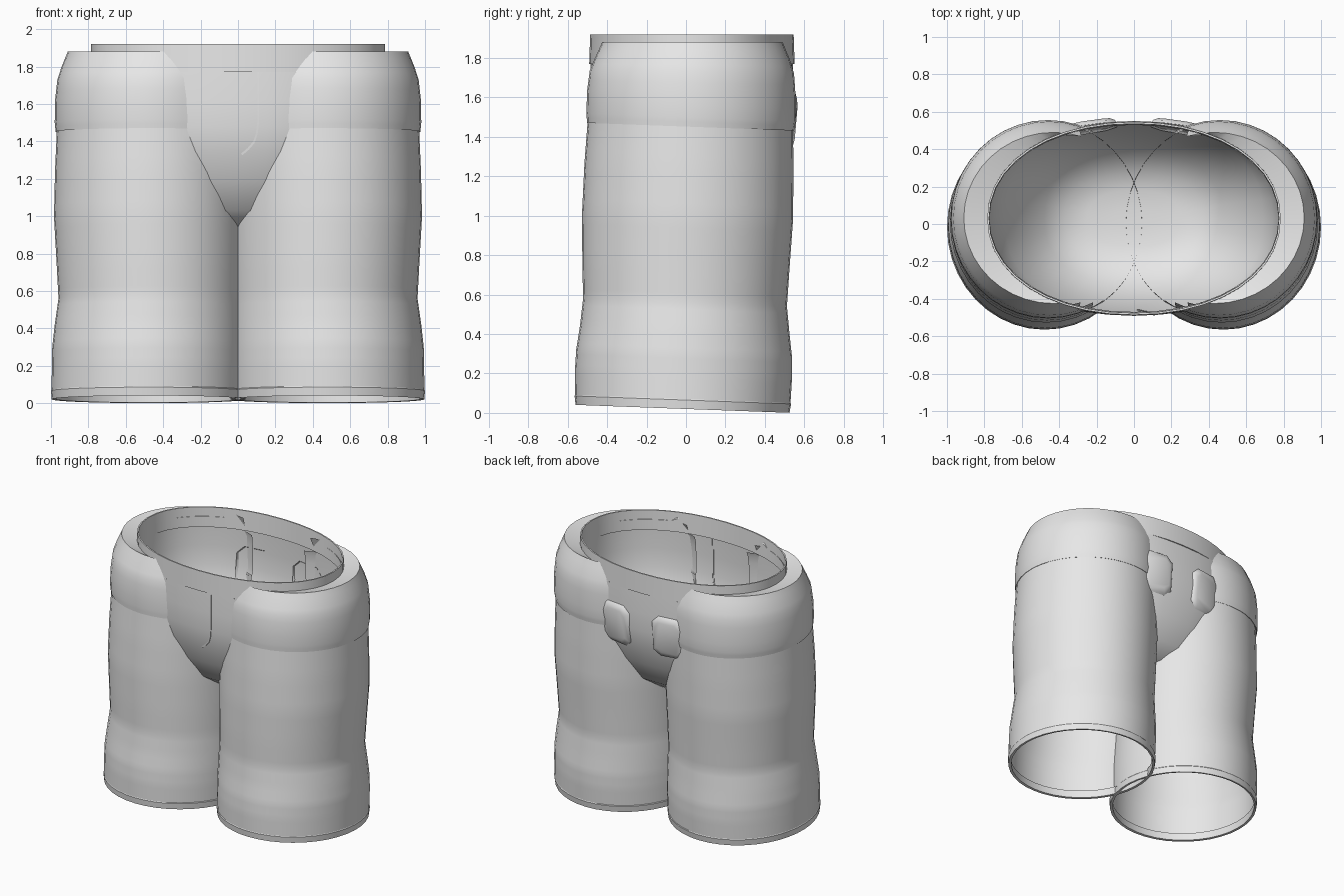
import bpy, bmesh, math
from mathutils import Vector

if "Cube" in bpy.data.objects:
    bpy.data.objects.remove(bpy.data.objects["Cube"])

SEG = 40
CLOTH = bpy.data.materials.new("grey_cloth")
CLOTH.diffuse_color = (0.8, 0.8, 0.8, 1)
CLOTH.use_nodes = True
CLOTH.node_tree.nodes["Principled BSDF"].inputs["Base Color"].default_value = CLOTH.diffuse_color
WAIST = (0.78, 0.51, 0.03)   # half width, half depth, centre y
POW = 2.35                   # squareness of the seat section
# Bowl-shaped seat: height, half width, half depth
SEAT = [(0.915, .10, .06), (0.922, .25, .15), (0.945, .37, .24), (1.03, .48, .355),
        (1.19, .60, .440), (1.35, .69, .498), (1.48, .74, .517), (1.62, .765, .518), (1.77, .775, .512)]


def finish(name, bm, angle=35):
    me = bpy.data.meshes.new(name)
    bmesh.ops.recalc_face_normals(bm, faces=bm.faces)
    bm.to_mesh(me)
    bm.free()
    ob = bpy.data.objects.new(name, me)
    bpy.context.collection.objects.link(ob)
    me.materials.append(CLOTH)
    bpy.ops.object.select_all(action='DESELECT')
    ob.select_set(True)
    bpy.context.view_layer.objects.active = ob
    bpy.ops.object.shade_smooth_by_angle(angle=math.radians(angle))
    return ob


def oval(z, x0, x1, y0, y1, tilt=0.0, power=2.0):
    """Ring of points for a (super)oval spanning x0..x1, y0..y1."""
    pts = []
    for i in range(SEG):
        a = 2 * math.pi * i / SEG
        c, s = math.cos(a), math.sin(a)
        c = math.copysign(abs(c) ** (2 / power), c)
        s = math.copysign(abs(s) ** (2 / power), s)
        y = (y0 + y1) / 2 + (y1 - y0) / 2 * s
        pts.append(Vector(((x0 + x1) / 2 + (x1 - x0) / 2 * c, y, z - tilt * y)))
    return pts


def seat_depth(x, z):
    """Distance of the seat surface from its centre line (0 outside)."""
    z = min(z, 1.769)
    for (z0, w0, d0), (z1, w1, d1) in zip(SEAT, SEAT[1:]):
        if z0 <= z <= z1:
            t = (z - z0) / (z1 - z0)
            w, d = w0 + (w1 - w0) * t, d0 + (d1 - d0) * t
            return d * max(0, 1 - (abs(x) / w) ** POW) ** (1 / POW)
    return 0


def loft(name, rings, side=1, cap=False, trim=False):
    bm = bmesh.new()
    loops = [[bm.verts.new((p.x * side, p.y, p.z)) for p in r] for r in rings]
    for a, b in zip(loops, loops[1:]):
        for i in range(SEG):
            j = (i + 1) % SEG
            bm.faces.new((a[i], a[j], b[j], b[i]))
    if cap:
        bm.faces.new(loops[0])
    if trim:   # open the tube where it would pass through the hollow seat
        inner = [f for f in bm.faces
                 if all(abs(v.co.y - WAIST[2]) < seat_depth(v.co.x, v.co.z) - .004 for v in f.verts)]
        bmesh.ops.delete(bm, geom=inner, context='FACES')
    return finish(name, bm)


def refine(profile, n):
    """Insert evenly blended rows between profile rows."""
    out = []
    for a, b in zip(profile, profile[1:]):
        out += [tuple(p + (q - p) * k / n for p, q in zip(a, b)) for k in range(n)]
    return out + [profile[-1]]


# Profiles: height, inner x, outer x, front y, back y
T = 0.037
LEG = [(0.07, -.040, .997, -.562, .530), (0.20, -.042, .995, -.563, .538),
       (0.30, -.042, .993, -.557, .538), (0.42, -.040, .980, -.538, .525),
       (0.56, -.036, .960, -.522, .512), (0.75, -.040, .970, -.526, .525),
       (1.00, -.045, .984, -.527, .543), (1.25, -.048, .978, -.515, .545),
       (1.47, -.050, .968, -.498, .543)]
HEM = [(0.08, -.02, .978, -.545, .515), (0.022, -.022, .978, -.54, .51),
       (0.020, -.040, .996, -.56, .525), (0.065, -.044, 1.0, -.565, .533),
       (0.07, -.040, .997, -.562, .530)]
HIP = [(1.455, -.05, .968, -.496, .540), (1.452, -.055, .975, -.502, .548),
       (1.50, -.06, .980, -.505, .556), (1.62, -.06, .978, -.502, .556),
       (1.73, -.06, .966, -.488, .548), (1.80, -.055, .943, -.460, .525),
       (1.88, -.05, .910, -.425, .490)]


def hip_lip():
    """Inner edge of the hip top, tucked in against the waist."""
    out = []
    for p in oval(1.88, *HIP[-1][1:]):
        d = math.hypot(p.x / WAIST[0], (p.y - WAIST[2]) / WAIST[1])
        if d > 1:
            p = Vector((p.x / d, WAIST[2] + (p.y - WAIST[2]) / d, 1.85))
        else:
            p = p - Vector((0, 0, 0.004))
        out.append(p)
    return out


for side, tag in ((1, "right"), (-1, "left")):
    loft(tag + "_leg", [oval(*r, T) for r in refine(LEG, 4)], side, trim=True)
    loft(tag + "_leg_hem", [oval(*r, T) for r in HEM], side)
    rings = [oval(*r, T if r[0] < 1.5 else T * (1.88 - r[0]) / 0.38) for r in refine(HIP, 2)]
    loft(tag + "_hip_panel", rings + [hip_lip()], side, trim=True)


def around(z, w, d, power):
    return oval(z, -w, w, WAIST[2] - d, WAIST[2] + d, 0, power)


loft("seat", [around(*r, POW) for r in SEAT], cap=True)

# Waistband, a thin folded strip
BAND = [(1.77, .775, .506), (1.77, .785, .521), (1.92, .785, .516), (1.92, .775, .506), (1.77, .772, .500)]
loft("waistband", [around(*r, 2.1) for r in BAND])

# Fly seam: thin raised strip following the front
bm = bmesh.new()
path = [(.108, 1.77), (.108, 1.62), (.108, 1.50), (.100, 1.44), (.085, 1.395), (.055, 1.36), (.02, 1.33)]
rows = []
for i, (x, z) in enumerate(path):
    nx, nz = (.005, 0) if i < 4 else (.004, -.004)
    row = []
    for s, lift in ((-1, -.004), (-1, .004), (1, .004), (1, -.004)):
        px, pz = x + nx * s, z + nz * s
        row.append(bm.verts.new((px, WAIST[2] - seat_depth(x, z) - lift, pz)))
    rows.append(row)
for a, b in zip(rows, rows[1:]):
    for k in range(3):
        bm.faces.new((a[k], a[k + 1], b[k + 1], b[k]))
finish("fly_seam", bm)

# Back pockets: soft pads with clipped corners on the rear of the seat
OUTLINE = [(-.135, .11), (-.08, .165), (.08, .165), (.135, .11), (.135, -.12), (.08, -.165), (-.08, -.165), (-.135, -.12)]
for side, tag in ((1, "right"), (-1, "left")):
    bm = bmesh.new()
    loops = []
    for scale, lift in ((1.0, -.008), (.90, .012), (.70, .022)):
        loop = []
        for u, v in OUTLINE:
            x, z = .225 + u * scale, 1.475 + v * scale
            loop.append(bm.verts.new((x * side, WAIST[2] + seat_depth(x, z) + lift, z)))
        loops.append(loop)
    for a, b in zip(loops, loops[1:]):
        for i in range(8):
            j = (i + 1) % 8
            bm.faces.new((a[i], a[j], b[j], b[i]))
    bm.faces.new(loops[-1])
    finish(tag + "_back_pocket", bm, 60)
